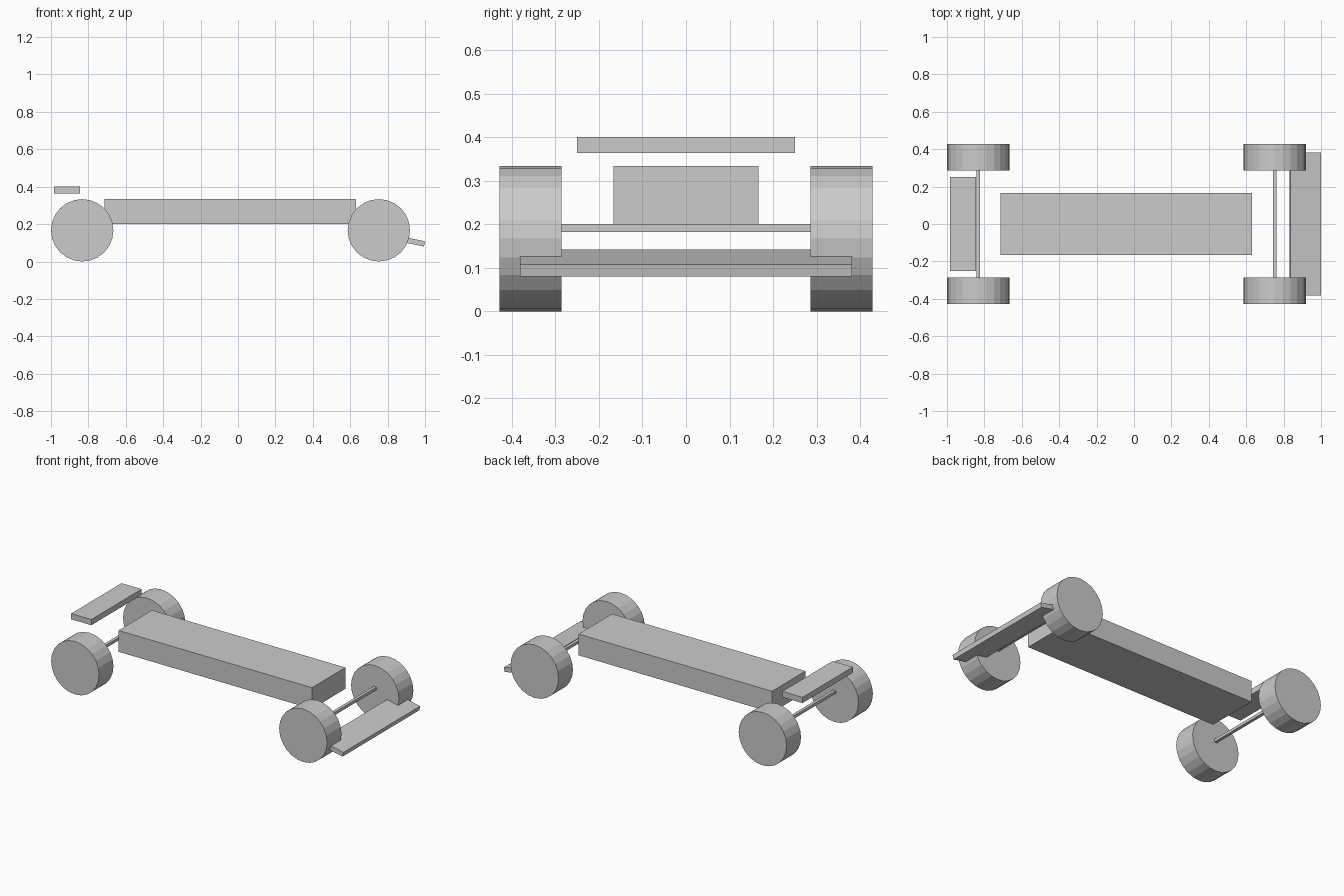
import bpy
import bmesh
from math import radians
from mathutils import Matrix

cube = bpy.data.objects.get("Cube")
if cube:
    bpy.data.objects.remove(cube, do_unlink=True)

GREY = (0.6, 0.6, 0.6, 1.0)
grey = bpy.data.materials.new("plain_grey")
grey.use_nodes = True
grey.diffuse_color = GREY
for node in grey.node_tree.nodes:
    if node.type == 'BSDF_PRINCIPLED':
        node.inputs["Base Color"].default_value = GREY


def finish(name, bm, location):
    mesh = bpy.data.meshes.new(name)
    bm.to_mesh(mesh)
    bm.free()
    mesh.materials.append(grey)
    obj = bpy.data.objects.new(name, mesh)
    obj.location = location
    bpy.context.collection.objects.link(obj)
    return obj


def box(name, location, size, pitch=0.0):
    bm = bmesh.new()
    bmesh.ops.create_cube(bm, size=1.0)
    bmesh.ops.scale(bm, vec=size, verts=bm.verts)
    obj = finish(name, bm, location)
    obj.rotation_euler.y = radians(pitch)
    return obj


def wheel(name, location, radius, width):
    bm = bmesh.new()
    bmesh.ops.create_cone(bm, cap_ends=True, segments=24, radius1=radius,
                          radius2=radius, depth=width,
                          matrix=Matrix.Rotation(radians(90), 4, 'X'))
    return finish(name, bm, location)


# Chassis block
box("body", (-0.042, 0, 0.267), (1.345, 0.332, 0.134))

# Raised rear wing and tilted nose wing
box("rear_wing", (-0.915, 0, 0.382), (0.14, 0.5, 0.036))
box("nose_wing", (0.915, 0, 0.111), (0.167, 0.762, 0.0286), pitch=11.8)

# Axles, each with a wheel at both ends
RADIUS, WIDTH, WHEEL_Y = 0.1667, 0.143, 0.357
for end, x in (("nose", 0.753), ("rear", -0.833)):
    box(end + "_axle", (x, 0, 0.191), (0.019, 0.58, 0.018))
    for side, sign in (("near", -1), ("far", 1)):
        wheel(f"{end}_{side}_wheel", (x, sign * WHEEL_Y, RADIUS), RADIUS, WIDTH)
